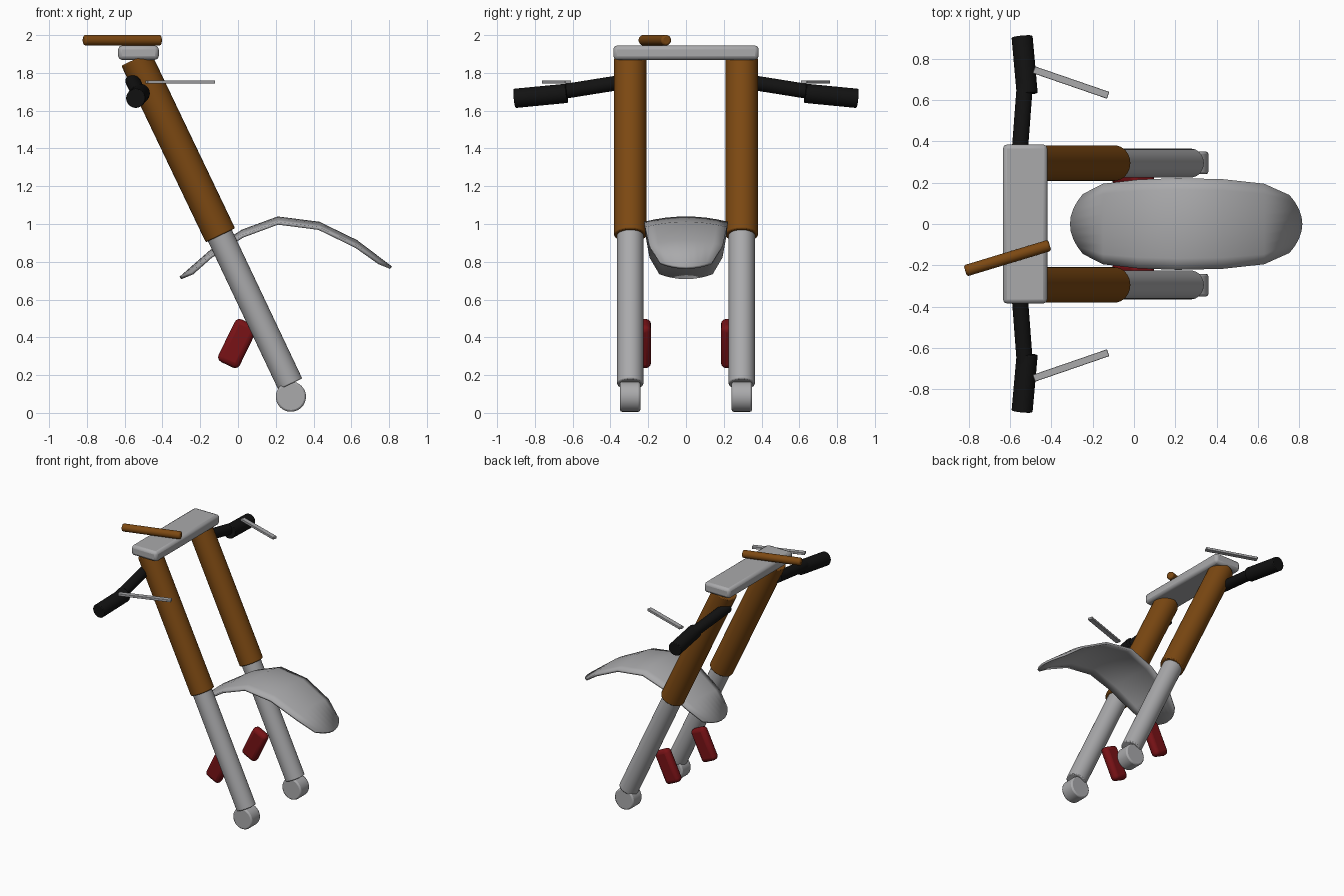
import bpy, bmesh, math
from mathutils import Vector, Matrix

cube = bpy.data.objects.get("Cube")
if cube:
    bpy.data.objects.remove(cube, do_unlink=True)


def material(name, rgb, rough=0.5):
    m = bpy.data.materials.new(name)
    m.use_nodes = True
    m.diffuse_color = (*rgb, 1)
    m.node_tree.nodes["Principled BSDF"].inputs["Base Color"].default_value = (*rgb, 1)
    return m


silver = material("silver grey", (0.40, 0.40, 0.41))
brown = material("copper brown", (0.20, 0.065, 0.006))
black = material("rubber black", (0.006, 0.006, 0.006))
red = material("caliper red", (0.19, 0.006, 0.008))


def finish(name, bm, mat, bevel=0, segments=2):
    bmesh.ops.recalc_face_normals(bm, faces=bm.faces)
    mesh = bpy.data.meshes.new(name)
    bm.to_mesh(mesh)
    bm.free()
    mesh.materials.append(mat)
    ob = bpy.data.objects.new(name, mesh)
    bpy.context.collection.objects.link(ob)
    if bevel:
        mod = ob.modifiers.new("bevel", 'BEVEL')
        mod.width = bevel
        mod.segments = segments
        mod.limit_method = 'ANGLE'
        mod.angle_limit = math.radians(40)
    bpy.ops.object.select_all(action='DESELECT')
    ob.select_set(True)
    bpy.context.view_layer.objects.active = ob
    bpy.ops.object.shade_smooth_by_angle(angle=math.radians(35))
    return ob


def tube(name, start, end, radius, mat, bevel=0, sides=32):
    a, b = Vector(start), Vector(end)
    turn = (b - a).to_track_quat('Z', 'Y').to_matrix().to_4x4()
    bm = bmesh.new()
    bmesh.ops.create_cone(bm, cap_ends=True, segments=sides, radius1=radius, radius2=radius,
                          depth=(b - a).length, matrix=Matrix.Translation((a + b) / 2) @ turn)
    return finish(name, bm, mat, bevel)


def box(name, center, size, mat, bevel, turn=Matrix.Identity(4), segments=2):
    bm = bmesh.new()
    bmesh.ops.create_cube(bm, size=1, matrix=Matrix.Translation(center) @ turn
                          @ Matrix.Diagonal((*size, 1)))
    return finish(name, bm, mat, bevel, segments)


# Parts repeated on both sides
for side, s in (("left", 1), ("right", -1)):
    leg = s * 0.295
    tube(f"upper_fork_tube_{side}", (-0.093, leg, 0.94), (-0.54, leg, 1.875), 0.086, brown, 0.006)
    tube(f"lower_fork_tube_{side}", (0.277, leg, 0.152), (-0.12, leg, 0.99), 0.07, silver, 0.006)
    tube(f"axle_mount_{side}", (0.28, s * 0.242, 0.086), (0.28, s * 0.35, 0.086), 0.08, silver, 0.01)
    box(f"brake_caliper_{side}", (-0.004, s * 0.218, 0.367), (0.125, 0.066, 0.25), red, 0.028,
        Matrix.Rotation(math.radians(26), 4, 'Y'), 3)
    tube(f"handlebar_{side}", (-0.557, s * 0.3, 1.757), (-0.525, s * 0.72, 1.69), 0.039, black)
    tube(f"grip_{side}", (-0.517, s * 0.63, 1.692), (-0.542, s * 0.908, 1.665), 0.051, black, 0.005)
    box(f"brake_lever_{side}", (-0.305, s * 0.685, 1.752), (0.38, 0.035, 0.018), silver, 0.003,
        Matrix.Rotation(s * math.radians(-19), 4, 'Z'))

# Top clamp and the bar lying on it
box("top_clamp", (-0.527, 0, 1.907), (0.215, 0.77, 0.076), silver, 0.02)
tube("top_bar", (-0.817, -0.227, 1.973), (-0.408, -0.103, 1.973), 0.028, brown, 0.01)

# Fender: arched rows of x, z, half width
rows = [(-0.31, 0.72, 0.145), (-0.15, 0.86, 0.195), (0.02, 0.97, 0.215), (0.21, 1.04, 0.222),
        (0.43, 1.012, 0.217), (0.63, 0.915, 0.195), (0.815, 0.775, 0.14)]
columns = [k / 4 for k in range(-4, 5)]
bm = bmesh.new()
grid = []
for i, (x, z, w) in enumerate(rows):
    pull = {0: 0.062, len(rows) - 1: -0.062}.get(i, 0)
    grid.append([bm.verts.new((x + pull * t * t, t * w, z + (abs(pull) * 0.85 - 0.028) * t * t))
                 for t in columns])
for a, b in zip(grid, grid[1:]):
    for k in range(len(columns) - 1):
        bm.faces.new((a[k], b[k], b[k + 1], a[k + 1]))
fender = finish("fender", bm, silver)
solid = fender.modifiers.new("thickness", 'SOLIDIFY')
solid.thickness = 0.016
solid.offset = -1
# Keep the thickness on the underside
if fender.data.polygons[0].normal.z < 0:
    fender.data.flip_normals()
